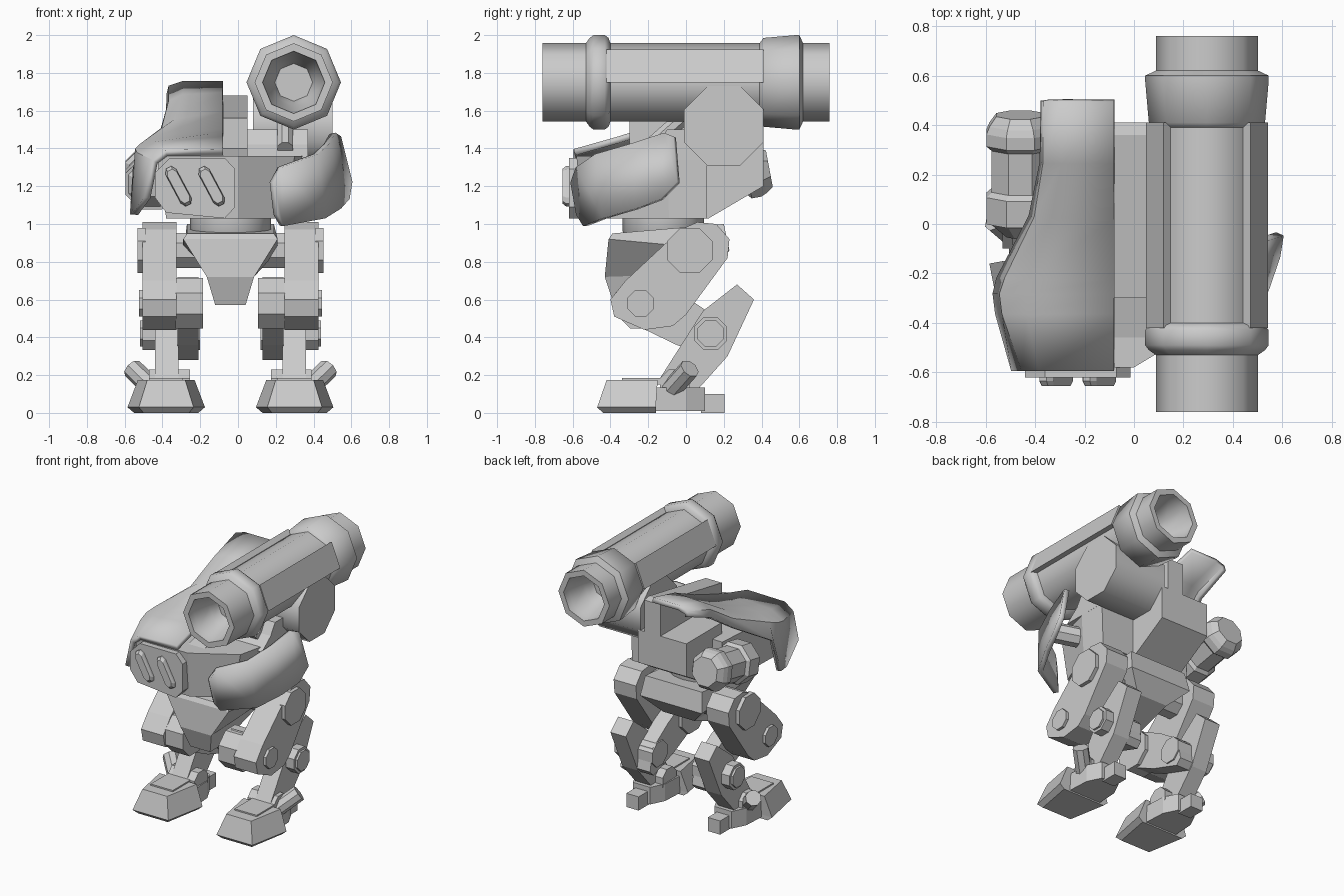
import bpy, bmesh, math
from mathutils import Vector

CX = -0.04  # centre line of pelvis and legs


def loft(name, rings, closed=True, thick=0, smooth=0):
    """Skin a list of equal-length rings; closed rings are capped, open ones thickened."""
    bm = bmesh.new()
    vs = [[bm.verts.new(p) for p in r] for r in rings]
    n = len(rings[0])
    for a, b in zip(vs, vs[1:]):
        for i in range(n if closed else n - 1):
            j = (i + 1) % n
            bm.faces.new((a[i], a[j], b[j], b[i]))
    if closed:
        bm.faces.new(vs[0][::-1])
        bm.faces.new(vs[-1])
    bmesh.ops.recalc_face_normals(bm, faces=bm.faces)
    me = bpy.data.meshes.new(name)
    bm.to_mesh(me)
    bm.free()
    ob = bpy.data.objects.new(name, me)
    bpy.context.collection.objects.link(ob)
    if thick:
        m = ob.modifiers.new("thickness", 'SOLIDIFY')
        m.thickness = thick
        m.offset = 0
    if smooth:
        bpy.ops.object.select_all(action='DESELECT')
        ob.select_set(True)
        bpy.context.view_layer.objects.active = ob
        bpy.ops.object.shade_smooth_by_angle(angle=math.radians(smooth))
    return ob


def prism(name, prof, x0, x1):
    """Side profile (y, z) extruded along x."""
    return loft(name, [[(x, y, z) for y, z in prof] for x in (x0, x1)])


def lathe(name, p0, p1, steps, n=8, flat=False, smooth=0):
    """Polygonal turned part from p0 to p1; steps are (distance, radius)."""
    p0, d = Vector(p0), (Vector(p1) - Vector(p0)).normalized()
    u = d.cross(Vector((0, 0, 1)))
    u = u.normalized() if u.length > 1e-4 else Vector((1, 0, 0))
    v = u.cross(d)
    off = math.pi / n if flat else 0
    ang = [2 * math.pi * i / n + off for i in range(n)]
    return loft(name, [[p0 + d * t + (u * math.cos(a) + v * math.sin(a)) * r for a in ang]
                       for t, r in steps], smooth=smooth)


def rod(name, p0, p1, r, n=8, flat=True, smooth=0):
    L = (Vector(p1) - Vector(p0)).length
    return lathe(name, p0, p1, [(0, r), (L, r)], n, flat, smooth)


def slab(name, levels):
    """Stack of rectangles (x0, x1, y0, y1, z)."""
    return loft(name, [[(a, c, z), (b, c, z), (b, d, z), (a, d, z)] for a, b, c, d, z in levels])


# Cannon: hollow barrel with collars, armoured along the upper sides
GX, GZ = 0.295, 1.75
lathe("cannon_barrel", (GX, -0.76, GZ), (GX, 0.76, GZ),
      [(0.25, 0.10), (0.18, 0.12), (0.05, 0.16), (0, 0.165), (0, 0.207), (0.23, 0.207), (0.25, 0.235),
       (0.27, 0.25), (0.33, 0.25), (0.35, 0.235), (0.36, 0.207), (1.15, 0.207),
       (1.17, 0.235), (1.34, 0.25), (1.36, 0.25), (1.38, 0.207), (1.52, 0.207),
       (1.52, 0.165), (1.47, 0.16), (1.34, 0.12), (1.27, 0.10)], smooth=48)
for side, s in (("left", -1), ("right", 1)):
    loft("cannon_plate_" + side,
         [[(GX + s * x, y, GZ + z) for x, z in ((0.246, 0), (0.176, 0.174), (0.135, 0.135), (0.19, 0))]
          for y in (-0.42, 0.41)])

# Cannon mount drum and support strut
rod("cannon_mount_drum", (0.08, 0.2, 1.52), (0.50, 0.2, 1.52), 0.227, smooth=48)
rod("cannon_support", (0.25, -0.2, 1.40), (0.25, -0.02, 1.56), 0.045)

# Torso
outline = [(-0.43, -0.58), (0.0, -0.58), (0.30, -0.40), (0.37, -0.10), (0.37, 0.11), (-0.37, 0.11)]
low = [(-0.38, -0.55), (0.0, -0.55), (0.24, -0.40), (0.36, -0.09), (0.36, 0.11), (-0.36, 0.11)]
loft("torso_front", [[(x, y, 1.03) for x, y in low], [(x, y, 1.36) for x, y in outline]])
prism("torso_back", [(0.0, 1.03), (0.12, 1.03), (0.41, 1.20), (0.41, 1.44), (0.0, 1.44)], -0.29, 0.10)
prism("torso_deck", [(-0.25, 1.34), (-0.15, 1.42), (-0.1, 1.50), (0.3, 1.50), (0.3, 1.34)], 0.05, 0.37)
prism("torso_spine", [(-0.54, 1.34), (-0.3, 1.40), (-0.3, 1.56), (0.36, 1.68),
                      (0.41, 1.67), (0.41, 1.34)], -0.08, 0.05)

# Face panel with two slanted vision slots
panel = [(-0.44, 1.14), (-0.38, 1.06), (-0.07, 1.03), (-0.015, 1.09), (-0.015, 1.29), (-0.07, 1.35),
         (-0.36, 1.35), (-0.44, 1.27)]
loft("face_panel", [[(x, y, z) for x, z in panel] for y in (-0.62, -0.5)])
lean = math.radians(28)
for i, cx in enumerate((-0.315, -0.14)):
    capsule = []
    for k in range(8):
        t = math.pi * (k - k // 4) / 3
        px, pz = 0.032 * math.cos(t), 0.032 * math.sin(t) + (0.085 if k < 4 else -0.085)
        capsule.append((px * math.cos(lean) - pz * math.sin(lean), px * math.sin(lean) + pz * math.cos(lean)))
    loft(f"vision_slot_{i + 1}", [[(cx + k * x, y, 1.2 + k * z) for x, z in capsule]
                                  for y, k in ((-0.655, 0.85), (-0.635, 1), (-0.6, 1))])

# Left carapace: inner edge, crown, shoulder edge and lower lip at each station
stations = [
    (0.50, (-0.08, 1.74), (-0.29, 1.74), (-0.355, 1.72), (-0.36, 1.69)),
    (0.25, (-0.08, 1.68), (-0.29, 1.67), (-0.355, 1.64), (-0.365, 1.59)),
    (0.03, (-0.08, 1.58), (-0.33, 1.54), (-0.39, 1.50), (-0.41, 1.44)),
    (-0.22, (-0.08, 1.49), (-0.42, 1.45), (-0.51, 1.41), (-0.54, 1.29)),
    (-0.28, (-0.08, 1.47), (-0.44, 1.43), (-0.53, 1.39), (-0.555, 1.05)),
    (-0.36, (-0.08, 1.445), (-0.43, 1.42), (-0.52, 1.37), (-0.545, 1.05)),
    (-0.59, (-0.08, 1.38), (-0.38, 1.375), (-0.44, 1.33), (-0.48, 1.14)),
]
loft("left_carapace", [[(x, y, z) for x, z in p] for y, *p in stations], closed=False, thick=0.035, smooth=32)

# Right shield: curved plate wrapped round the front corner, carried by an arm
shield = [((0.18, -0.60, 1.22), (0.20, -0.57, 1.05)), ((0.22, -0.57, 1.30), (0.23, -0.53, 0.99)),
          ((0.41, -0.47, 1.37), (0.45, -0.43, 1.03)), ((0.47, -0.28, 1.425), (0.53, -0.26, 1.08)),
          ((0.50, -0.11, 1.48), (0.575, -0.13, 1.13)), ((0.53, -0.06, 1.46), (0.59, -0.04, 1.22))]
loft("right_shield", shield, closed=False, thick=0.035, smooth=48)
rod("shield_arm", (0.25, -0.15, 1.22), (0.50, -0.28, 1.25), 0.07)

# Rear-left canister with two collars
lathe("rear_canister", (-0.46, -0.05, 1.20), (-0.46, 0.43, 1.29),
      [(0, 0.06), (0.06, 0.13), (0.06, 0.148), (0.17, 0.148), (0.19, 0.125), (0.36, 0.125), (0.38, 0.148),
       (0.43, 0.148), (0.46, 0.135), (0.50, 0.105)], flat=True)
rod("canister_bracket", (-0.2, 0.08, 1.22), (-0.46, 0.2, 1.24), 0.06)

# Waist ring and pelvis
lathe("waist", (CX, -0.12, 0.90), (CX, -0.12, 1.04), [(0, 0.18), (0.06, 0.215), (0.14, 0.215)], 16, smooth=30)
loft("pelvis", [
    [(CX - w, yf, zf), (CX + w, yf, zf), (CX + w, yb, zb), (CX - w, yb, zb)]
    for w, yf, zf, yb, zb in ((0.08, -0.38, 0.57, -0.26, 0.57), (0.125, -0.43, 0.72, 0.14, 0.74),
                              (0.25, -0.41, 0.92, 0.23, 0.86), (0.23, -0.39, 0.95, 0.20, 1.0))])
rod("hip_axle", (CX - 0.4, 0.02, 0.86), (CX + 0.4, 0.02, 0.86), 0.10)

# Side profiles (y, z) of the leg parts
THIGH = [(-0.03, 0.97), (0.06, 1.01), (0.16, 1.0), (0.23, 0.92), (0.22, 0.82), (0.0, 0.52), (-0.07, 0.46),
         (-0.22, 0.44), (-0.38, 0.51), (-0.40, 0.60), (-0.32, 0.70)]
LINK = [(-0.34, 0.50), (-0.34, 0.64), (-0.26, 0.72), (-0.14, 0.68), (0.02, 0.60), (0.20, 0.48), (0.23, 0.32),
        (0.19, 0.28), (-0.05, 0.36)]
SHIN = [(0.27, 0.68), (0.36, 0.60), (0.22, 0.30), (0.05, 0.11), (-0.10, 0.10), (-0.14, 0.18), (0.09, 0.54)]
SOLE = [(0.20, -0.18), (0.46, -0.18), (0.45, 0.0), (0.40, 0.10), (0.26, 0.10), (0.21, 0.0)]

for side, s in (("left", -1), ("right", 1)):
    def X(d):
        return CX + s * d

    def part(name, prof, a, b):
        prism(f"{side}_{name}", prof, X(a), X(b))

    def pin(name, y, z, r, a, b):
        rod(f"{side}_{name}", (X(a), y, z), (X(b), y, z), r)

    # Thigh, knee and shin
    part("thigh", THIGH, 0.285, 0.465)
    pin("hip_cap", 0.02, 0.86, 0.13, 0.45, 0.492)
    pin("knee_drum", -0.24, 0.58, 0.145, 0.145, 0.29)
    pin("knee_cap", -0.24, 0.58, 0.075, 0.45, 0.485)
    part("knee_link", LINK, 0.17, 0.28)
    part("shin", SHIN, 0.275, 0.40)
    pin("shin_pivot", 0.13, 0.42, 0.095, 0.16, 0.465)
    pin("shin_pivot_cap", 0.13, 0.42, 0.075, 0.46, 0.48)

    # Foot: tapered toe block, instep, heel, ankle plate and side piston
    loft(f"{side}_toe", [[(X(0.34 + w * k), y, z) for w, y in ((-f, yf), (f, yf), (b, yb), (-b, yb)) for k in (1,)]
                         for f, b, yf, yb, z in ((0.12, 0.17, -0.44, -0.16, 0.0), (0.145, 0.205, -0.47, -0.16, 0.03),
                                                 (0.10, 0.15, -0.42, -0.15, 0.175))])
    loft(f"{side}_instep", [[(X(d), y, z) for d, y in SOLE] for z in (0.01, 0.135)])
    slab(f"{side}_heel", [(X(0.28), X(0.38), 0.08, 0.205, z) for z in (0.0, 0.10)])
    slab(f"{side}_ankle_plate", [(X(0.25), X(0.43), -0.34, -0.10, z) for z in (0.15, 0.185)])
    pin("ankle", -0.06, 0.15, 0.085, 0.215, 0.43)
    rod(f"{side}_foot_piston", (X(0.38), -0.10, 0.10), (X(0.52), 0.02, 0.235), 0.055)
